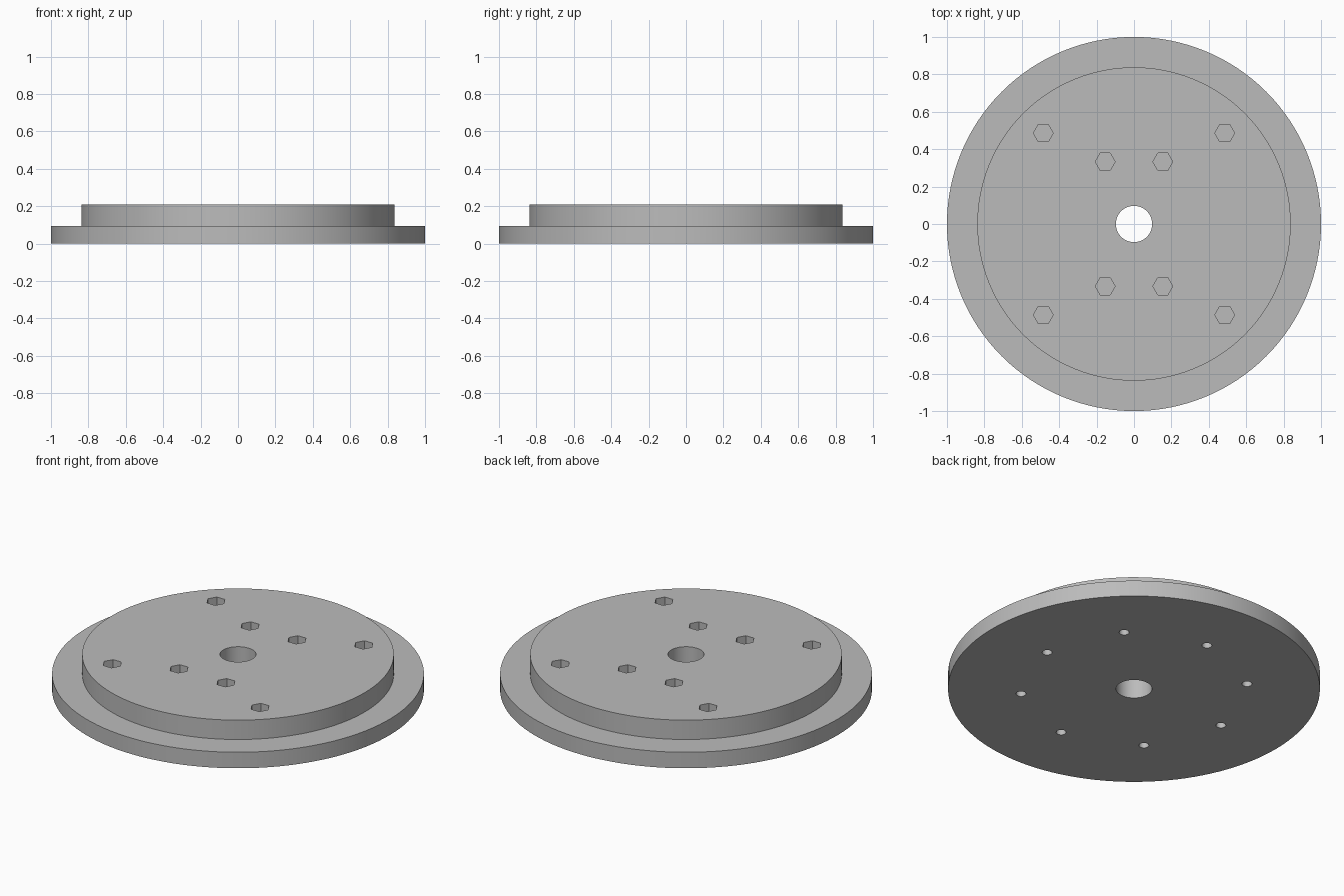
import bpy, math

cube = bpy.data.objects.get("Cube")
if cube:
    bpy.data.objects.remove(cube, do_unlink=True)

grey = bpy.data.materials.new("plain_grey")
grey.use_nodes = True
grey.diffuse_color = (0.5, 0.5, 0.5, 1)
grey.node_tree.nodes["Principled BSDF"].inputs["Base Color"].default_value = grey.diffuse_color


def cylinder(name, radius, bottom, top, sides, x=0, y=0, turn=0):
    bpy.ops.mesh.primitive_cylinder_add(
        vertices=sides, radius=radius, depth=top - bottom,
        location=(x, y, (top + bottom) / 2), rotation=(0, 0, turn))
    part = bpy.context.object
    part.name = name
    part.data.materials.append(grey)
    return part


def cut(part, cutters):
    for cutter in cutters:
        cutter.hide_render = True
        mod = part.modifiers.new("hole", 'BOOLEAN')
        mod.operation = 'DIFFERENCE'
        mod.solver = 'EXACT'
        mod.object = cutter
        bpy.context.view_layer.objects.active = part
        bpy.ops.object.modifier_apply(modifier=mod.name)
        bpy.data.objects.remove(cutter, do_unlink=True)
    bpy.ops.object.select_all(action='DESELECT')
    part.select_set(True)
    bpy.context.view_layer.objects.active = part
    bpy.ops.object.shade_smooth_by_angle(angle=math.radians(30))


STEP, TOP, RING = 0.095, 0.21, 0.61

# Wide lower disc with the centre bore and a ring of round holes
flange = cylinder("lower_flange", 1.0, 0, STEP, 128)
cutters = [cylinder("bore_cutter", 0.097, -0.1, 0.3, 64)]
for i in range(8):
    a = i * math.pi / 4
    cutters.append(cylinder("round_cutter", 0.027, -0.1, 0.3, 24,
                            RING * math.cos(a), RING * math.sin(a)))
cut(flange, cutters)

# Narrower upper disc with the centre bore and hexagonal pockets
disc = cylinder("upper_disc", 0.838, STEP, TOP, 128)
cutters = [cylinder("bore_cutter", 0.097, -0.1, 0.3, 64)]
for px, py in ((0.485, 0.486), (0.154, 0.333)):
    for sx in (-1, 1):
        for sy in (-1, 1):
            cutters.append(cylinder("hex_cutter", 0.053, -0.1, 0.3, 6,
                                    sx * px, sy * py, math.pi / 6))
cut(disc, cutters)
